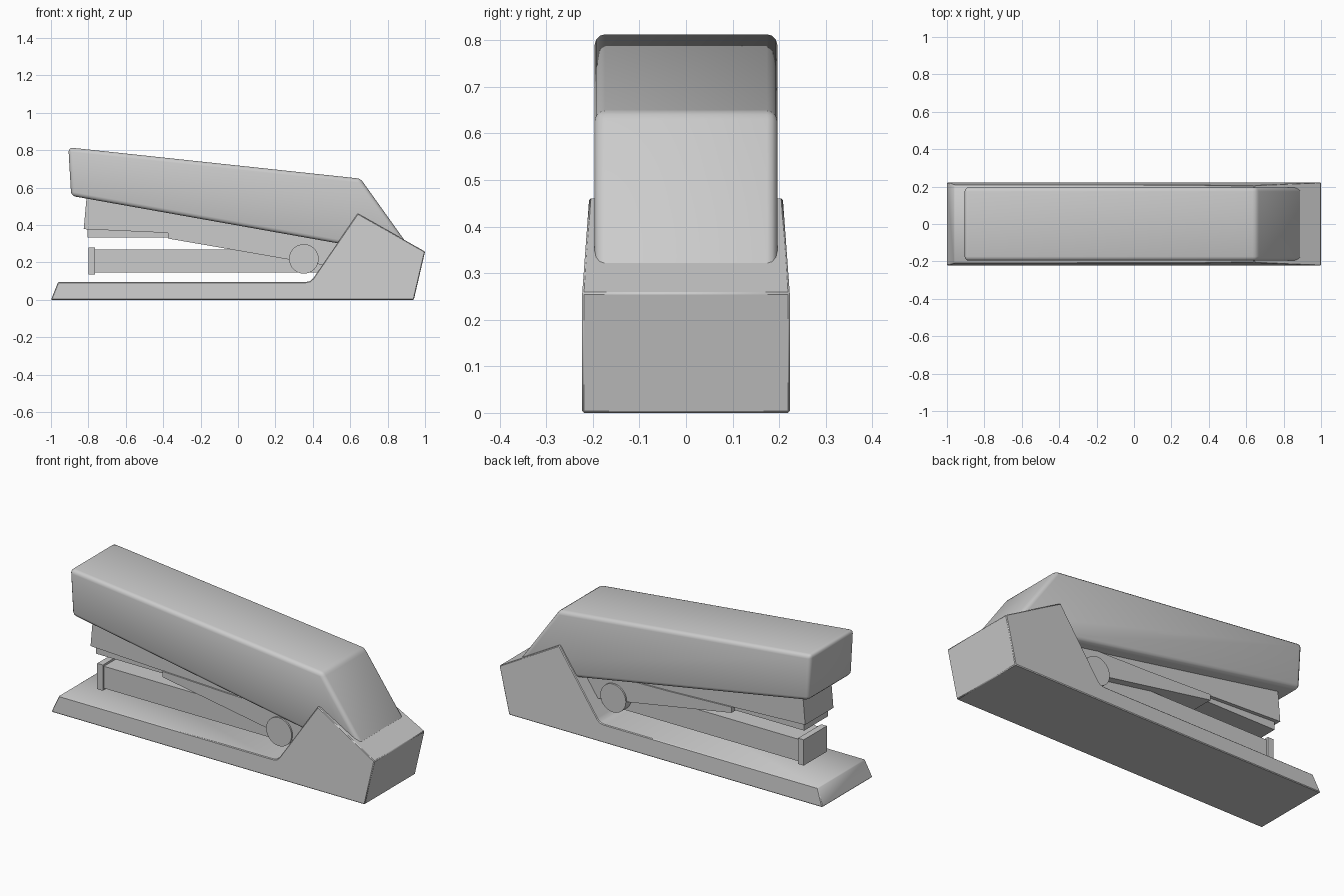
import bpy, bmesh, math

if "Cube" in bpy.data.objects:
    bpy.data.objects.remove(bpy.data.objects["Cube"])


def finish(name, bm, bevel=0.0, segments=2):
    bmesh.ops.recalc_face_normals(bm, faces=bm.faces[:])
    if bevel:
        bmesh.ops.bevel(bm, geom=bm.edges[:], offset=bevel, segments=segments,
                        profile=0.5, affect='EDGES', clamp_overlap=True)
    mesh = bpy.data.meshes.new(name)
    bm.to_mesh(mesh)
    bm.free()
    obj = bpy.data.objects.new(name, mesh)
    bpy.context.collection.objects.link(obj)
    bpy.ops.object.select_all(action='DESELECT')
    obj.select_set(True)
    bpy.context.view_layer.objects.active = obj
    bpy.ops.object.shade_smooth_by_angle(angle=math.radians(35))
    return obj


def prism(name, profile, bevel=0.0, segments=2):
    """Symmetric solid from (x, z, half_width) points of a side profile."""
    bm = bmesh.new()
    front = [bm.verts.new((x, -w, z)) for x, z, w in profile]
    back = [bm.verts.new((x, w, z)) for x, z, w in profile]
    bm.faces.new(front)
    bm.faces.new(back[::-1])
    n = len(profile)
    for i in range(n):
        j = (i + 1) % n
        bm.faces.new((front[i], back[i], back[j], front[j]))
    return finish(name, bm, bevel, segments)


def flat(points, w):
    return [(x, z, w) for x, z in points]


# Base plate with the raised rear housing
prism("base", [(-1.0, 0.0, 0.223), (0.94, 0.0, 0.223), (1.0, 0.258, 0.223),
               (0.64, 0.462, 0.208), (0.402, 0.115, 0.209),
               (0.385, 0.1, 0.209), (0.36, 0.095, 0.209),
               (-0.962, 0.095, 0.209)], 0.004, 1)

# Top handle shell
prism("handle", flat([(-0.907, 0.815), (-0.892, 0.556), (0.53, 0.303),
                      (0.80, 0.255), (0.90, 0.305), (0.655, 0.648)], 0.196),
      0.022, 3)

# Staple driver under the handle
prism("driver_housing", flat([(-0.805, 0.60), (-0.825, 0.378), (-0.375, 0.358),
                              (0.30, 0.25), (0.45, 0.25), (0.45, 0.36)], 0.125))
prism("driver_rail", flat([(-0.805, 0.39), (-0.805, 0.333), (-0.30, 0.333),
                           (-0.30, 0.39)], 0.105))

# Hinge bracket arm
prism("hinge_bracket", flat([(-0.375, 0.36), (-0.375, 0.328), (0.27, 0.216),
                             (0.50, 0.18), (0.60, 0.28), (0.45, 0.335),
                             (0.0, 0.345)], 0.133))

# Staple magazine and its front cap
prism("magazine", flat([(-0.775, 0.145), (0.50, 0.145), (0.50, 0.268),
                        (-0.775, 0.268)], 0.092))
prism("magazine_cap", flat([(-0.80, 0.135), (-0.765, 0.135), (-0.765, 0.279),
                            (-0.80, 0.279)], 0.102))

# Hinge pin across the arm
pin = bmesh.new()
bmesh.ops.create_cone(pin, cap_ends=True, segments=32, radius1=0.079,
                      radius2=0.079, depth=0.284)
for v in pin.verts:
    x, y, z = v.co
    v.co = (x + 0.352, z, y + 0.219)
finish("hinge_pin", pin)
